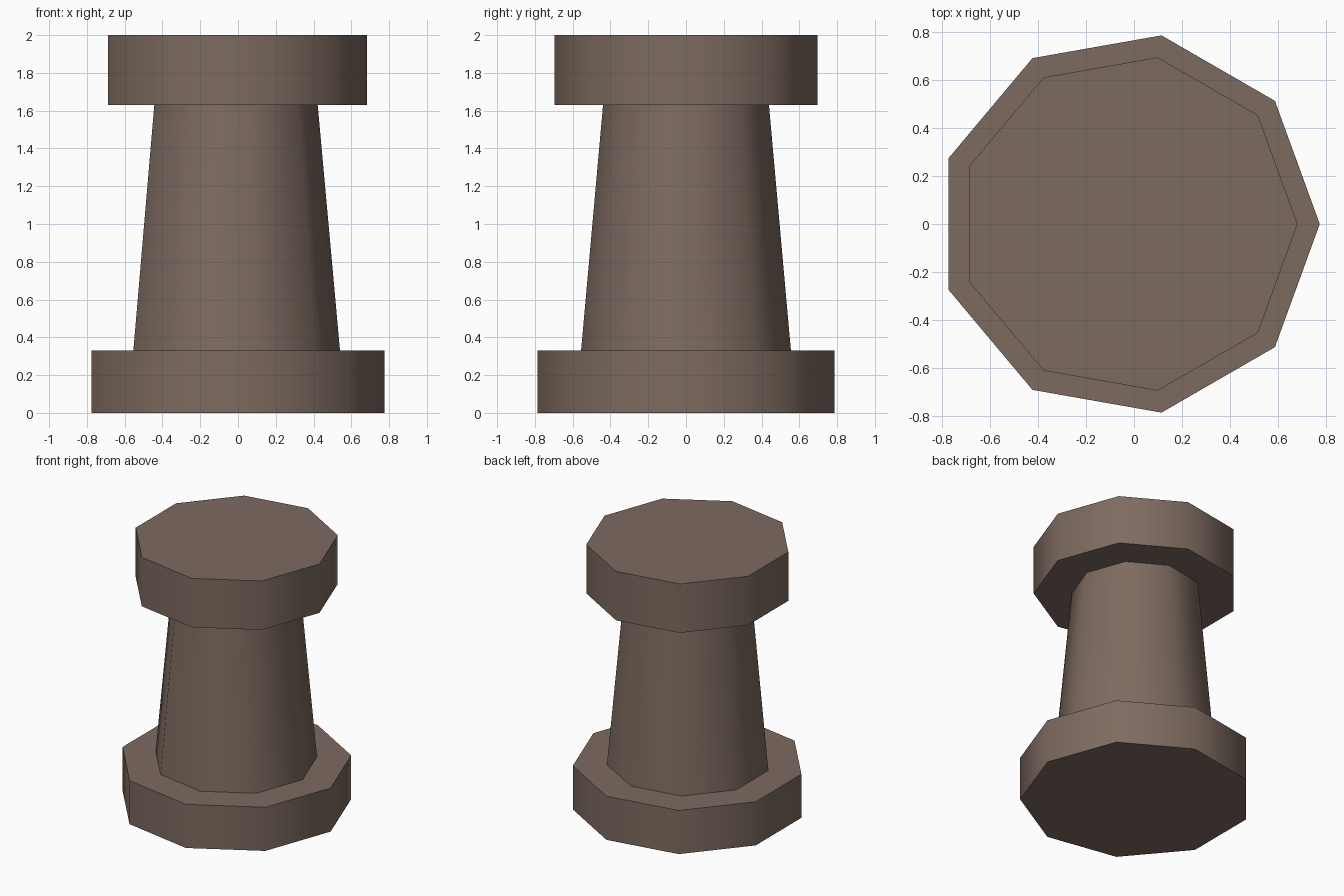
import bpy
import bmesh
import math

SIDES = 9
CENTRE_X = -0.024

if "Cube" in bpy.data.objects:
    bpy.data.objects.remove(bpy.data.objects["Cube"], do_unlink=True)

brown = bpy.data.materials.new("warm brown")
brown.use_nodes = True
colour = (0.205, 0.147, 0.117, 1)
brown.diffuse_color = colour
brown.node_tree.nodes["Principled BSDF"].inputs["Base Color"].default_value = colour


def drum(name, bottom, top, r_bottom, r_top, capped=True):
    """Nine-sided drum with a corner pointing to +x."""
    bm = bmesh.new()
    rings = []
    for z, r in ((bottom, r_bottom), (top, r_top)):
        angles = [math.tau * i / SIDES for i in range(SIDES)]
        rings.append([bm.verts.new((r * math.cos(a), r * math.sin(a), z)) for a in angles])
    low, high = rings
    for i in range(SIDES):
        j = (i + 1) % SIDES
        bm.faces.new((low[i], low[j], high[j], high[i]))
    if capped:
        bm.faces.new(low[::-1])
        bm.faces.new(high)
    mesh = bpy.data.meshes.new(name)
    bm.to_mesh(mesh)
    bm.free()
    mesh.materials.append(brown)
    obj = bpy.data.objects.new(name, mesh)
    obj.location.x = CENTRE_X
    bpy.context.collection.objects.link(obj)

    # Soft sides, crisp rims
    bpy.ops.object.select_all(action="DESELECT")
    obj.select_set(True)
    bpy.context.view_layer.objects.active = obj
    bpy.ops.object.shade_smooth_by_angle(angle=math.radians(60))
    return obj


# Wide foot, tapered column between the slabs, and flat head
drum("base", 0, 0.33, 0.799, 0.799)
drum("column", 0.33, 1.63, 0.564, 0.446, capped=False)
drum("cap", 1.63, 2, 0.706, 0.706)
